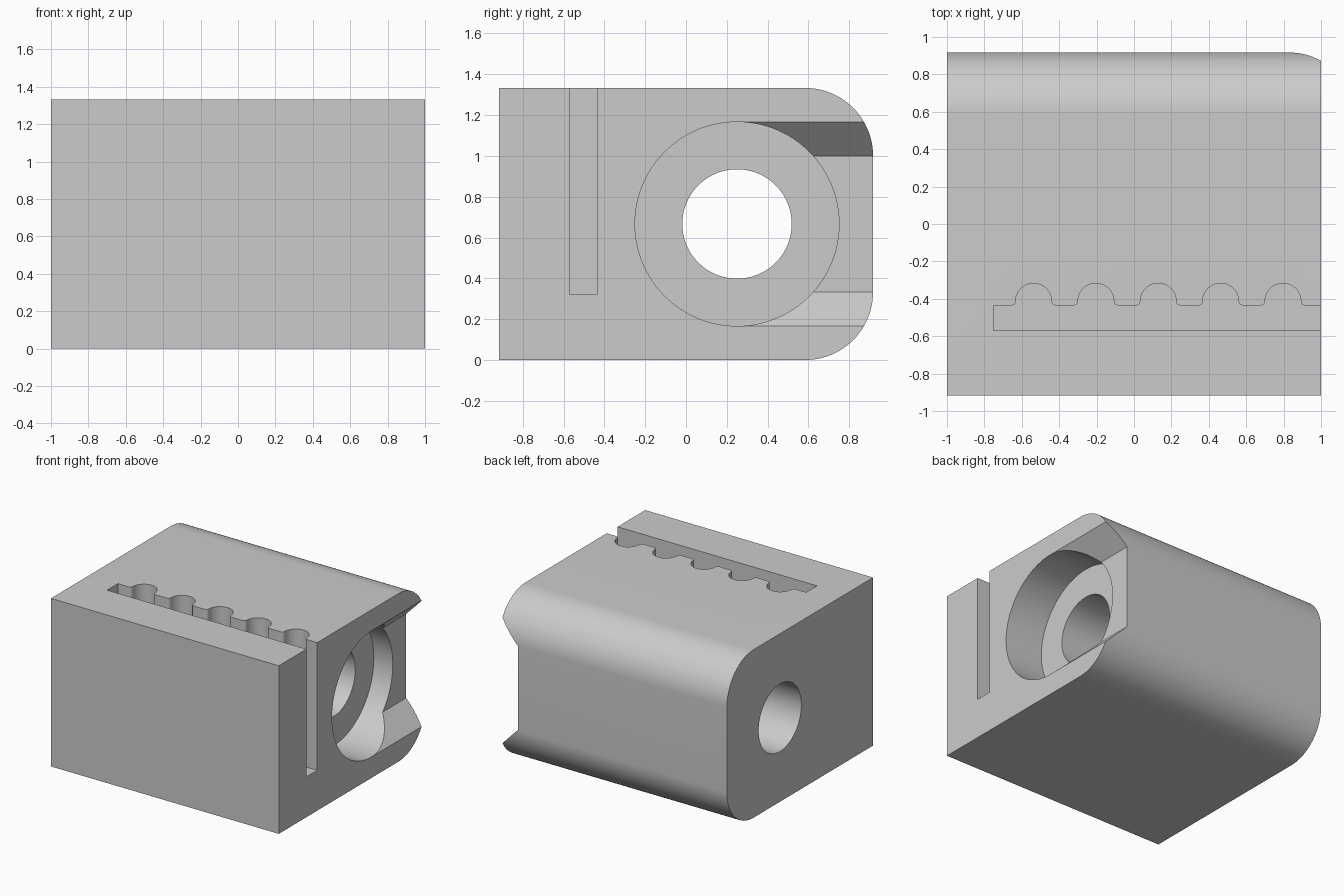
import bpy
import bmesh
from math import cos, sin, pi, radians

cube = bpy.data.objects.get("Cube")
if cube:
    bpy.data.objects.remove(cube, do_unlink=True)

H = 4 / 3            # block height
D = 11 / 12          # half depth
R = 1 / 3            # back edge rounding
HOLE = (0.25, H / 2)  # bore centre in y, z

grey = bpy.data.materials.new("light grey")
grey.use_nodes = True
color = (0.6, 0.6, 0.6, 1)
grey.diffuse_color = color
grey.node_tree.nodes["Principled BSDF"].inputs["Base Color"].default_value = color


def arc(cu, cv, r, start, end, steps):
    angles = [radians(start + (end - start) * i / steps) for i in range(steps + 1)]
    return [(cu + r * cos(a), cv + r * sin(a)) for a in angles]


def prism(name, profile, axis, low, high):
    """Extrude a 2D profile along the x, y or z axis."""
    place = {
        "x": lambda u, v, t: (t, u, v),
        "y": lambda u, v, t: (u, t, v),
        "z": lambda u, v, t: (u, v, t),
    }[axis]
    bm = bmesh.new()
    ends = [[bm.verts.new(place(u, v, t)) for u, v in profile] for t in (low, high)]
    bm.faces.new(ends[0])
    bm.faces.new(ends[1])
    n = len(profile)
    for i in range(n):
        j = (i + 1) % n
        bm.faces.new((ends[0][i], ends[0][j], ends[1][j], ends[1][i]))
    bmesh.ops.recalc_face_normals(bm, faces=bm.faces)
    mesh = bpy.data.meshes.new(name)
    bm.to_mesh(mesh)
    bm.free()
    mesh.materials.append(grey)
    obj = bpy.data.objects.new(name, mesh)
    bpy.context.collection.objects.link(obj)
    return obj


# Block with two rounded back edges
outline = [(-D, H), (-D, 0)]
outline += arc(D - R, R, R, -90, 0, 24)
outline += arc(D - R, H - R, R, 0, 90, 24)
block = prism("clamp_block", outline, "x", -1, 1)

# Through bore and counterbore
bore = prism("bore_cutter", arc(*HOLE, 0.268, 0, 360, 96)[:-1], "x", -1.2, 1.2)
recess = prism("counterbore_cutter", arc(*HOLE, 0.5, 0, 360, 128)[:-1], "x", 2 / 3, 1.2)

# Flared channel from the counterbore out of the back
floor, reach, half = 5 / 6, 0.3, 1 / 3
flare = [(floor, H / 2 - half), (floor + reach, H / 2 - half - reach),
         (floor + reach, H / 2 + half + reach), (floor, H / 2 + half)]
channel = prism("channel_cutter", flare, "y", HOLE[0] + 0.01, 1.2)

# Belt slot with rounded tooth pockets, open at the top and at one end
slot_front, slot_back = -0.57, -0.435
r, fillet = 0.096, 0.022
slot = [(1.2, slot_front), (-0.75, slot_front), (-0.75, slot_back)]
for i in range(5):
    cx = -0.537 + i / 3
    cy = slot_back + fillet
    slot += arc(cx - r - fillet, cy, fillet, -90, 0, 6)
    slot += arc(cx, cy, r, 180, 0, 24)[1:-1]
    slot += arc(cx + r + fillet, cy, fillet, 180, 270, 6)
slot.append((1.2, slot_back))
belt_slot = prism("belt_slot_cutter", slot, "z", 0.32, H + 0.2)

# Cut every recess out of the block
bpy.ops.object.select_all(action="DESELECT")
bpy.context.view_layer.objects.active = block
block.select_set(True)
for cutter in (recess, channel, bore, belt_slot):
    cutter.hide_render = True
    mod = block.modifiers.new(cutter.name, "BOOLEAN")
    mod.operation = "DIFFERENCE"
    mod.solver = "EXACT"
    mod.object = cutter
    bpy.ops.object.modifier_apply(modifier=mod.name)
    bpy.data.objects.remove(cutter, do_unlink=True)

bpy.ops.object.shade_smooth_by_angle(angle=radians(30))
